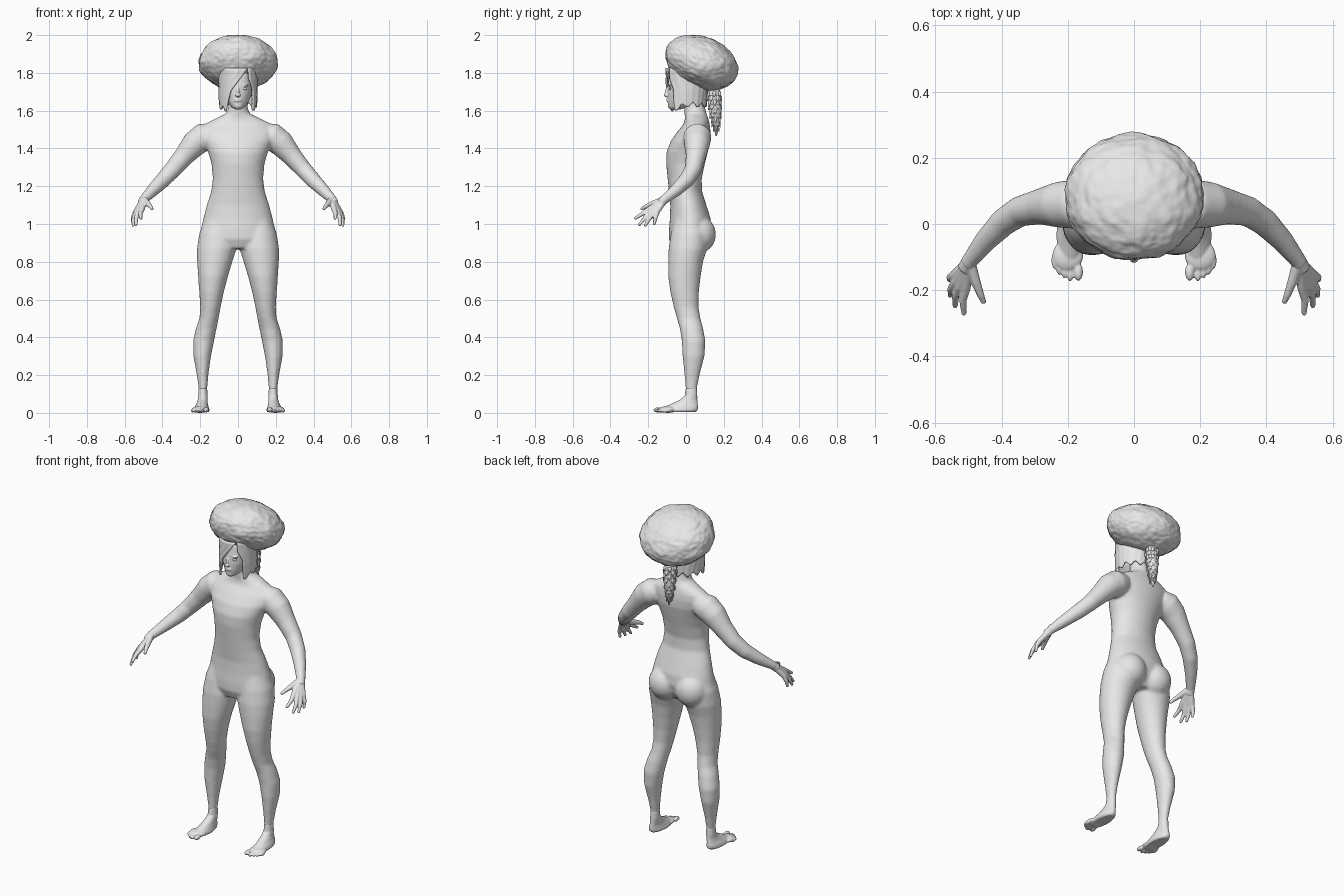
import bpy, bmesh, math
from mathutils import Vector, Matrix, Euler, noise

grey = bpy.data.materials.new("plain_grey")
grey.diffuse_color = (0.8, 0.8, 0.8, 1)


def skin_rings(bm, rings):
    """Bridge closed vertex rings and cap both ends."""
    loops = [[bm.verts.new(p) for p in r] for r in rings]
    n = len(loops[0])
    faces = [bm.faces.new((a[i], a[(i + 1) % n], b[(i + 1) % n], b[i]))
             for a, b in zip(loops, loops[1:]) for i in range(n)]
    faces += [bm.faces.new(loops[0]), bm.faces.new(loops[-1])]
    bmesh.ops.recalc_face_normals(bm, faces=faces)


def stack(bm, levels, side=1, n=32):
    """Loft level ellipses given as z, x0, x1, y0, y1."""
    rings = []
    for z, x0, x1, y0, y1 in levels:
        rings.append([(side * ((x0 + x1) / 2 + (x1 - x0) / 2 * math.cos(a)),
                       (y0 + y1) / 2 + (y1 - y0) / 2 * math.sin(a), z)
                      for a in (math.tau * i / n for i in range(n))])
    skin_rings(bm, rings)


def tube(bm, path, side=1, n=20):
    """Round tube along points given as x, y, z, radius."""
    pts = [Vector((side * p[0], p[1], p[2])) for p in path]
    rings = []
    for i, p in enumerate(pts):
        d = pts[min(i + 1, len(pts) - 1)] - pts[max(i - 1, 0)]
        q = d.to_track_quat('Z', 'Y')
        rings.append([p + q @ Vector((math.cos(a), math.sin(a), 0)) * path[i][3]
                      for a in (math.tau * k / n for k in range(n))])
    skin_rings(bm, rings)


def blob(bm, c, r, side=1, rot=(0, 0, 0)):
    m = (Matrix.Translation((side * c[0], c[1], c[2]))
         @ Euler(rot).to_matrix().to_4x4() @ Matrix.Diagonal((*r, 1)))
    bmesh.ops.create_icosphere(bm, subdivisions=3, radius=1, matrix=m)


def finish(bm, name, voxel=0, smooth=0):
    me = bpy.data.meshes.new(name)
    bm.to_mesh(me)
    bm.free()
    me.materials.append(grey)
    for p in me.polygons:
        p.use_smooth = True
    ob = bpy.data.objects.new(name, me)
    bpy.context.collection.objects.link(ob)
    if voxel:
        m = ob.modifiers.new("fuse", 'REMESH')
        m.mode = 'VOXEL'
        m.voxel_size = voxel
        m.use_smooth_shade = True
    if smooth:
        m = ob.modifiers.new("soften", 'SMOOTH')
        m.factor = 0.5
        m.iterations = smooth
    return ob


# Body: torso, limbs and neck fused into one smooth mannequin
bm = bmesh.new()
torso = [(0.87, 0.13, -0.07, 0.09), (0.92, 0.195, -0.09, 0.12), (0.97, 0.197, -0.09, 0.135),
         (1.03, 0.183, -0.085, 0.13), (1.1, 0.165, -0.083, 0.108), (1.17, 0.142, -0.09, 0.085),
         (1.24, 0.133, -0.097, 0.083), (1.32, 0.14, -0.105, 0.1), (1.38, 0.158, -0.103, 0.115),
         (1.44, 0.185, -0.08, 0.128), (1.49, 0.195, -0.045, 0.13), (1.53, 0.175, -0.012, 0.125),
         (1.56, 0.115, -0.005, 0.118), (1.585, 0.062, -0.008, 0.108), (1.62, 0.05, -0.01, 0.1),
         (1.7, 0.05, -0.01, 0.09)]
stack(bm, [(z, -w, w, f, b) for z, w, f, b in torso], n=48)
leg = [(0.08, 0.162, 0.21, 0.0, 0.06), (0.13, 0.163, 0.208, -0.002, 0.058),
       (0.2, 0.157, 0.218, -0.008, 0.072), (0.3, 0.143, 0.236, -0.018, 0.098),
       (0.38, 0.127, 0.238, -0.022, 0.103), (0.45, 0.113, 0.222, -0.033, 0.09),
       (0.5, 0.103, 0.204, -0.048, 0.077), (0.56, 0.092, 0.2, -0.065, 0.066),
       (0.64, 0.075, 0.205, -0.083, 0.068), (0.72, 0.054, 0.211, -0.094, 0.077),
       (0.8, 0.03, 0.216, -0.094, 0.09), (0.87, 0.008, 0.217, -0.092, 0.112),
       (0.95, 0.005, 0.205, -0.08, 0.12), (1.03, 0.02, 0.175, -0.06, 0.1)]
arm = [(0.13, 0.06, 1.475, 0.06), (0.18, 0.06, 1.462, 0.075), (0.23, 0.058, 1.425, 0.069),
       (0.285, 0.052, 1.36, 0.054), (0.345, 0.038, 1.29, 0.046), (0.395, 0.005, 1.235, 0.042),
       (0.45, -0.052, 1.18, 0.034), (0.497, -0.112, 1.132, 0.025), (0.505, -0.125, 1.122, 0.025)]
for s in (1, -1):
    stack(bm, leg, s)
    tube(bm, arm, s)
    blob(bm, (0.088, 0.065, 0.945), (0.095, 0.094, 0.1), s)
finish(bm, "body", 0.008, 6)

# Hands: palm, four fingers and thumb
hand_root = (0.497, -0.112, 1.132)
fingers = [((0.508, -0.195, 1.078), (0.514, -0.268, 1.03)),
           ((0.526, -0.19, 1.065), (0.54, -0.246, 0.997)),
           ((0.538, -0.175, 1.06), (0.555, -0.215, 0.993)),
           ((0.543, -0.155, 1.062), (0.557, -0.168, 1.002))]
for s, name in ((1, "left_hand"), (-1, "right_hand")):
    bm = bmesh.new()
    tube(bm, [(0.485, -0.098, 1.144, 0.022), (*hand_root, 0.023), (0.51, -0.135, 1.11, 0.024)], s)
    for base, tip in fingers:
        mid = [(a + b) / 2 for a, b in zip(base, tip)]
        mid[0] += 0.006
        tube(bm, [(*hand_root, 0.018), (*base, 0.0145), (*mid, 0.0115), (*tip, 0.008)], s, 12)
        blob(bm, tip, (0.0085,) * 3, s)
    tube(bm, [(*hand_root, 0.018), (0.478, -0.175, 1.108, 0.015),
              (0.463, -0.215, 1.092, 0.011), (0.453, -0.238, 1.078, 0.008)], s, 12)
    finish(bm, name, 0.004, 2)

# Feet: stacked sole and ankle with five toes
foot = [(0.004, 0.155, 0.228, -0.125, 0.052), (0.015, 0.15, 0.235, -0.135, 0.062),
        (0.03, 0.155, 0.23, -0.118, 0.064), (0.048, 0.16, 0.22, -0.078, 0.062),
        (0.068, 0.161, 0.213, -0.035, 0.06), (0.09, 0.161, 0.211, -0.007, 0.06),
        (0.13, 0.163, 0.208, -0.002, 0.058)]
for s, name in ((1, "left_foot"), (-1, "right_foot")):
    bm = bmesh.new()
    stack(bm, foot, s)
    blob(bm, (0.2, -0.095, 0.018), (0.047, 0.047, 0.018), s)
    for i, (x, y) in enumerate([(0.168, -0.145), (0.193, -0.147), (0.21, -0.138),
                                (0.226, -0.126), (0.239, -0.11)]):
        r = 0.014 if i == 0 else 0.0105
        blob(bm, (x, y, r + 0.002), (r, 0.027, r), s)
    finish(bm, name, 0.004, 2)

# Head with nose, lips, brow and ears
bm = bmesh.new()
stack(bm, [(1.607, -0.018, 0.018, -0.085, -0.03), (1.62, -0.036, 0.036, -0.096, 0.02),
           (1.65, -0.058, 0.058, -0.097, 0.06), (1.69, -0.073, 0.073, -0.098, 0.083),
           (1.74, -0.08, 0.08, -0.096, 0.093), (1.79, -0.078, 0.078, -0.088, 0.093),
           (1.83, -0.06, 0.06, -0.06, 0.07)])
blob(bm, (0, -0.098, 1.7), (0.009, 0.014, 0.03), rot=(-0.2, 0, 0))
blob(bm, (0, -0.105, 1.682), (0.014, 0.013, 0.009))
for z in (1.652, 1.661):
    blob(bm, (0, -0.096, z), (0.02, 0.008, 0.005))
for s in (1, -1):
    blob(bm, (0.034, -0.084, 1.735), (0.024, 0.009, 0.006), s)
    blob(bm, (0.08, 0.01, 1.7), (0.01, 0.017, 0.03), s)
finish(bm, "head", 0.004, 2)

# Eyes
bm = bmesh.new()
for s in (1, -1):
    blob(bm, (0.034, -0.083, 1.717), (0.015, 0.008, 0.007), s)
finish(bm, "eyes")


# Bob of hair: open shell, swept fringe over one eye
def ease(t, keys):
    for (a, u), (b, v) in zip(keys, keys[1:]):
        if t <= b:
            return u + (v - u) * (t - a) / (b - a)
    return keys[-1][1]


bm = bmesh.new()
rows, cols, grid = 16, 64, []
for j in range(rows + 1):
    t = j / rows
    a0 = ease(t, [(0, 32), (0.25, 35), (0.5, 50), (1, 52)])
    a1 = 360 + ease(t, [(0, 30), (0.25, 5), (0.5, -22), (1, -42)])
    row = []
    for i in range(cols + 1):
        a = math.radians(a0 + (a1 - a0) * i / cols)
        swell = 1 + 0.012 * math.sin(i * 1.6) - 0.09 * max(0, t - 0.65)
        front = max(0, math.cos(a))
        z = 1.825 - t * (0.195 + 0.035 * front + 0.012 * math.sin(i * 0.8))
        row.append(bm.verts.new((0.098 * swell * math.sin(a),
                                 0.003 - 0.105 * swell * math.cos(a), z)))
    grid.append(row)
for a, b in zip(grid, grid[1:]):
    for i in range(cols):
        bm.faces.new((a[i], b[i], b[i + 1], a[i + 1]))
ob = finish(bm, "bob_hair")
m = ob.modifiers.new("thickness", 'SOLIDIFY')
m.thickness = 0.01
m.offset = 0

# Puffed crown: tilted ball with soft lumps
bm = bmesh.new()
bmesh.ops.create_icosphere(bm, subdivisions=6, radius=1)
tilt = Matrix.Rotation(-0.38, 3, 'X')
for v in bm.verts:
    d = v.co.normalized()
    lump = 1 + 0.035 * noise.noise(d * 2.6) + 0.022 * noise.noise(d * 7) + 0.006 * noise.noise(d * 16)
    p = tilt @ Vector((0.209 * d.x, 0.199 * d.y, 0.136 * d.z))
    v.co = Vector((0, 0.082, 1.855)) + p * lump
    v.co.z = min(v.co.z, 2.0)
finish(bm, "puffed_crown_hair")

# Ponytail: hanging taper made of overlapping tufts
bm = bmesh.new()
tube(bm, [(0, 0.14, 1.75, 0.03), (0, 0.15, 1.68, 0.034), (0, 0.157, 1.6, 0.032),
          (0, 0.16, 1.53, 0.02), (0, 0.16, 1.465, 0.003)], n=16)
for k in range(9):
    z = 1.7 - k * 0.023
    w = 0.036 * (1 - (k / 11) ** 2)
    for j in range(6):
        a = math.tau * (j + 0.5 * (k % 2)) / 6
        c = Vector((math.cos(a), math.sin(a), 0))
        p = Vector((0, 0.15 + 0.0012 * k, z)) + c * w * 0.75
        q = p + c * w * 0.3 + Vector((0, 0, -0.028))
        tube(bm, [(*p, w * 0.28), (*((p + q) / 2), w * 0.25), (*q, 0.001)], n=8)
finish(bm, "ponytail")
